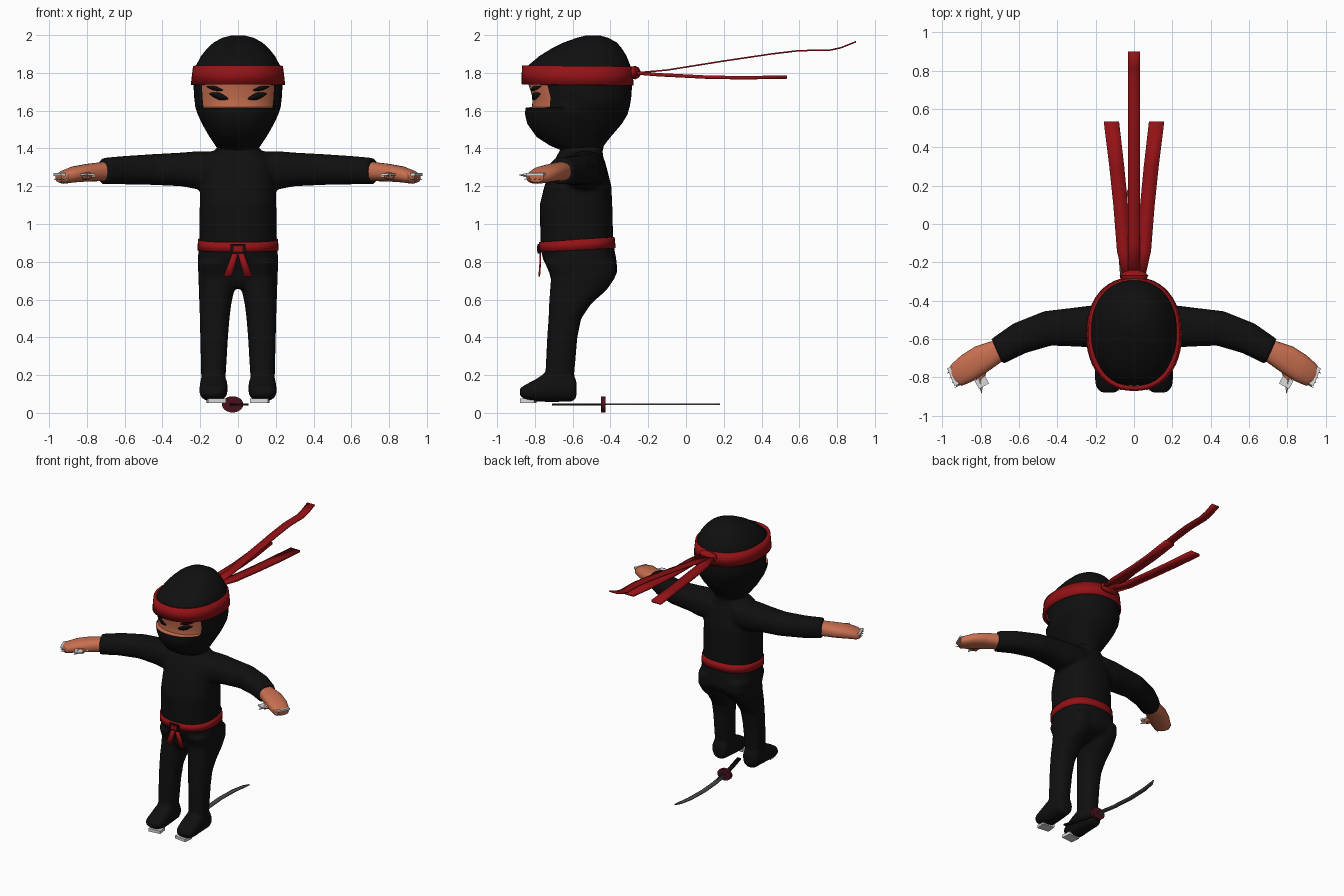
import bpy, bmesh, math
from mathutils import Vector

if "Cube" in bpy.data.objects:
    bpy.data.objects.remove(bpy.data.objects["Cube"])


def material(name, r, g, b):
    m = bpy.data.materials.new(name)
    m.use_nodes = True
    m.diffuse_color = (r, g, b, 1)
    node = m.node_tree.nodes["Principled BSDF"]
    node.inputs["Base Color"].default_value = (r, g, b, 1)
    node.inputs["Roughness"].default_value = 0.8
    return m


BLACK = material("black cloth", 0.005, 0.005, 0.005)
RED = material("red cloth", 0.30, 0.006, 0.008)
SKIN = material("skin", 0.58, 0.16, 0.08)
SILVER = material("silver", 0.7, 0.7, 0.7)
STEEL = material("dark steel", 0.07, 0.07, 0.075)
MAROON = material("maroon", 0.07, 0.005, 0.012)


def finish(bm, name, mat, thick=0, offset=0, angle=40):
    bmesh.ops.recalc_face_normals(bm, faces=bm.faces)
    me = bpy.data.meshes.new(name)
    bm.to_mesh(me)
    bm.free()
    ob = bpy.data.objects.new(name, me)
    bpy.context.collection.objects.link(ob)
    me.materials.append(mat)
    bpy.ops.object.select_all(action='DESELECT')
    ob.select_set(True)
    bpy.context.view_layer.objects.active = ob
    bpy.ops.object.shade_smooth_by_angle(angle=math.radians(angle))
    if thick:
        mod = ob.modifiers.new("thickness", 'SOLIDIFY')
        mod.thickness, mod.offset = thick, offset
    return ob


# Rows hold (position, a0, a1, b0, b1, shear); a and b span the cross-section
ORDER = {'x': (0, 1, 2), 'y': (1, 0, 2), 'z': (2, 1, 0)}


def loft(bm, axis, rows, s=1, caps=True, p=2.4, n=32):
    ia, ib, ic = ORDER[axis]
    rings = []
    for row in rows:
        t, a0, a1, b0, b1 = row[:5]
        shear = row[5] if len(row) > 5 else 0
        ring = []
        for k in range(n):
            c, d = math.cos(math.tau * k / n), math.sin(math.tau * k / n)
            da = (a1 - a0) / 2 * math.copysign(abs(c) ** (2 / p), c)
            db = (b1 - b0) / 2 * math.copysign(abs(d) ** (2 / p), d)
            co = [0, 0, 0]
            co[ia] = t + shear * da
            co[ib] = (a0 + a1) / 2 + da
            co[ic] = (b0 + b1) / 2 + db
            ring.append(bm.verts.new((co[0] * s, co[1], co[2])))
        rings.append(ring)
    for lo, hi in zip(rings, rings[1:]):
        for k in range(n):
            j = (k + 1) % n
            bm.faces.new((lo[k], lo[j], hi[j], hi[k]))
    if caps:
        bm.faces.new(rings[0])
        bm.faces.new(rings[-1])


def lofted(name, mat, axis, rows, s=1, **kw):
    bm = bmesh.new()
    loft(bm, axis, rows, s, **kw)
    return finish(bm, name, mat)


def ribbon(name, mat, points, thick, s=1):
    """Strip through (x, y, z, half width), wide along x."""
    bm = bmesh.new()
    pairs = [[bm.verts.new((s * x + e * w, y, z)) for e in (-1, 1)] for x, y, z, w in points]
    for (a, b), (c, d) in zip(pairs, pairs[1:]):
        bm.faces.new((a, b, d, c))
    return finish(bm, name, mat, thick)


def box(name, mat, centre, size, turn=0):
    bm = bmesh.new()
    bmesh.ops.create_cube(bm, size=1)
    for v in bm.verts:
        v.co = Vector(v.co * Vector(size))
    ob = finish(bm, name, mat, angle=20)
    ob.location, ob.rotation_euler = centre, (0, 0, turn)
    return ob


def spike(name, base, tip, radius):
    bm = bmesh.new()
    d = Vector(tip) - Vector(base)
    bmesh.ops.create_cone(bm, cap_ends=True, segments=4, radius1=radius, radius2=0.001, depth=d.length)
    ob = finish(bm, name, SILVER, angle=20)
    ob.location = (Vector(base) + Vector(tip)) / 2
    ob.rotation_euler = d.to_track_quat('Z', 'Y').to_euler()


# Suit: torso, arms, legs and shoes blended into one soft surface
suit = bmesh.new()
torso = [(1.43, -.65, -.45, .10), (1.385, -.67, -.44, .12), (1.36, -.685, -.44, .17),
         (1.30, -.715, -.42, .19), (1.2, -.75, -.395, .2), (1.1, -.775, -.39, .203),
         (.9, -.77, -.385, .205), (.82, -.76, -.37, .213), (.75, -.725, -.362, .21),
         (.7, -.715, -.385, .19), (.66, -.69, -.48, .12)]
loft(suit, 'z', [(z, f, b, -w, w) for z, f, b, w in torso])
arm = [(.1, -.66, -.42, 1.19, 1.385), (.22, -.645, -.425, 1.185, 1.385), (.3, -.64, -.435, 1.2, 1.378),
       (.45, -.635, -.455, 1.207, 1.37, .2), (.6, -.675, -.52, 1.21, 1.36, .4),
       (.715, -.732, -.6, 1.21, 1.35, .45)]
leg = [(.8, -.75, -.37, .0, .213), (.72, -.715, -.372, .01, .21), (.65, -.72, -.42, .02, .207),
       (.58, -.725, -.5, .035, .205), (.5, -.728, -.555, .045, .202), (.4, -.735, -.575, .053, .2),
       (.2, -.745, -.592, .065, .195), (.12, -.74, -.6, .07, .19)]
shoe = [(-.58, .09, .17, .08, .17), (-.6, .07, .195, .06, .21), (-.68, .06, .2, .058, .225),
        (-.74, .055, .203, .058, .215), (-.80, .055, .205, .06, .175), (-.85, .065, .2, .07, .15),
        (-.88, .09, .175, .09, .13)]
for s in (-1, 1):
    loft(suit, 'x', arm, s)
    loft(suit, 'z', leg, s)
    loft(suit, 'y', shoe, s)
body = finish(suit, "suit", BLACK)
blend = body.modifiers.new("blend", 'REMESH')
blend.mode, blend.voxel_size, blend.use_smooth_shade = 'VOXEL', 0.012, True
soft = body.modifiers.new("soften", 'SMOOTH')
soft.factor, soft.iterations = 0.5, 5

# Hooded head with an open strip for the eyes
hood = [(1.39, -.66, -.44, .10), (1.415, -.72, -.435, .12), (1.46, -.79, -.40, .15),
        (1.53, -.84, -.34, .19), (1.58, -.852, -.31, .213), (1.615, -.85, -.30, .225),
        (1.62, -.815, -.298, .226), (1.67, -.812, -.29, .232), (1.74, -.835, -.285, .236),
        (1.8, -.845, -.287, .232), (1.84, -.835, -.295, .222), (1.89, -.775, -.315, .195),
        (1.93, -.71, -.34, .163), (1.96, -.65, -.365, .13), (1.985, -.58, -.41, .085),
        (1.998, -.53, -.455, .035)]
head = lofted("head", BLACK, 'z', [(z, f, b, -w, w) for z, f, b, w in hood], n=48, p=2.2)
head.data.materials.append(SKIN)
for f in head.data.polygons:
    if 1.617 < f.center.z < 1.76 and f.center.y < -.725:
        f.material_index = 1


# Slanted eyes and brows as thin patches hugging the face
def face_patch(name, x0, z0, x1, z1, h, s, steps=8):
    bm = bmesh.new()
    pairs = []
    for i in range(steps + 1):
        t = i / steps
        x, zc = x0 + (x1 - x0) * t, z0 + (z1 - z0) * t
        half = h * math.sin(math.pi * (.04 + .92 * t))
        pair = []
        for z in (zc - half, zc + half):
            front = -.812 - .023 * max(0, z - 1.67) / .07
            mid = -.288
            mid = (front + mid) / 2
            y = mid + (front - mid) * (1 - (x / .233) ** 2.2) ** (1 / 2.2)
            pair.append(bm.verts.new((s * x, y - .006, z)))
        pairs.append(pair)
    for (a, b), (c, d) in zip(pairs, pairs[1:]):
        bm.faces.new((a, b, d, c))
    finish(bm, name, BLACK, .004)


for s, side in ((-1, "right"), (1, "left")):
    face_patch(side + "_eye", .052, 1.663, .15, 1.69, .018, s)
    face_patch(side + "_brow", .08, 1.708, .165, 1.728, .011, s)

# Headband, knot and trailing ribbons
band = [(1.737, -.872, -.277, -.25, .25, -.01), (1.837, -.868, -.285, -.238, .238, -.01)]
bm = bmesh.new()
loft(bm, 'z', band, caps=False, n=48, p=2.2)
finish(bm, "headband", RED, .022, -1)
lofted("headband_knot", RED, 'y', [(-.295, -.06, .06, 1.775, 1.83), (-.27, -.075, .075, 1.765, 1.838),
                                   (-.25, -.055, .055, 1.775, 1.828), (-.24, -.02, .02, 1.79, 1.81)], n=16)
ribbon("long_ribbon", RED, [(0, y, z, .032) for y, z in
       [(-.27, 1.80), (-.1, 1.815), (.2, 1.863), (.45, 1.9), (.6, 1.918), (.76, 1.92), (.82, 1.933), (.9, 1.965)]], .008)
for s, side in ((-1, "right"), (1, "left")):
    ribbon(side + "_ribbon", RED, [(.03, -.27, 1.80, .03), (.052, -.14, 1.79, .037), (.07, .1, 1.778, .038),
                                   (.09, .3, 1.774, .039), (.118, .535, 1.778, .04)], .018, s)

# Belt, buckle and tails
bm = bmesh.new()
loft(bm, 'z', [(.862, -.778, -.372, -.215, .215, .05), (.918, -.778, -.378, -.212, .212, .07)], caps=False, n=48)
finish(bm, "belt", RED, .02, -1)
box("buckle_frame", BLACK, (0, -.776, .869), (.078, .02, .052))
box("buckle_centre", RED, (0, -.784, .869), (.05, .012, .03))
for s, side in ((-1, "right"), (1, "left")):
    ribbon(side + "_belt_tail", RED, [(.014, -.772, .85, .016), (.032, -.772, .79, .019), (.055, -.777, .722, .022)], .009, s)

# Hands with claws, and toe claws
palm = [(.68, -.7, -.59, 1.228, 1.325, .45), (.72, -.722, -.612, 1.227, 1.328, .45),
        (.8, -.775, -.64, 1.225, 1.318, .45), (.87, -.82, -.685, 1.22, 1.305, .45),
        (.925, -.845, -.73, 1.213, 1.283, .45), (.95, -.83, -.755, 1.222, 1.268, .45)]
thumb = [(-.72, .765, .83, 1.235, 1.285), (-.79, .775, .83, 1.232, 1.275), (-.825, .787, .822, 1.24, 1.265)]
for s, side in ((-1, "right"), (1, "left")):
    lofted(side + "_hand", SKIN, 'x', palm, s)
    lofted(side + "_thumb", SKIN, 'y', thumb, s, n=16)
    for i in range(4):
        x, y = .95 - .013 * i, -.755 - .025 * i
        spike(side + "_finger_claw", (s * (x - .02), y + .01, 1.25), (s * (x + .025), y - .025, 1.235), .012)
    spike(side + "_thumb_claw", (s * .805, -.81, 1.255), (s * .795, -.885, 1.26), .018)
    box(side + "_thumb_plate", SILVER, (s * .795, -.825, 1.262), (.06, .05, .012), -s * .5)
    box(side + "_finger_plate", SILVER, (s * .945, -.795, 1.262), (.025, .1, .014), -s * .4)
    box(side + "_hand_strap", SILVER, (s * .83, -.797, 1.258), (.16, .014, .016), -s * .5)
    box(side + "_toe_claw", SILVER, (s * .115, -.835, .064), (.095, .075, .022), -s * .12)

# Curved sword lying behind the feet
ribbon("sword_handle", BLACK, [(.04, -.71, .045, .015), (0, -.56, .045, .016), (-.03, -.43, .045, .017)], .012)
ribbon("sword_blade", STEEL, [(-.03, -.43, .045, .017), (-.055, -.28, .045, .017), (-.067, -.12, .045, .017),
                              (-.062, .04, .045, .016), (-.045, .14, .045, .012), (-.03, .18, .045, .002)], .009)
lofted("sword_guard", MAROON, 'y', [(-.45, -.085, .028, .002, .088), (-.425, -.085, .028, .002, .088)], n=24, p=2)
